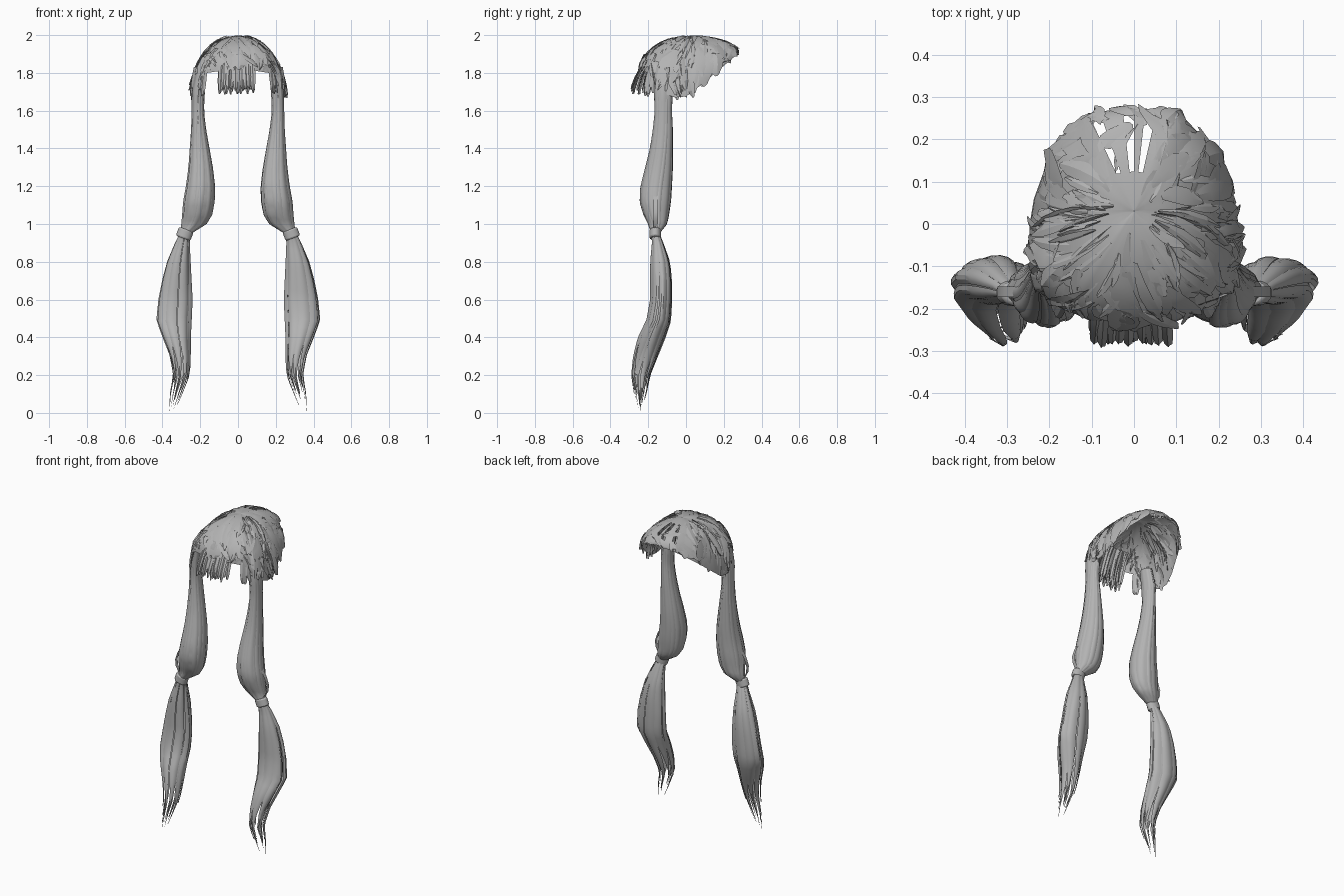
import bpy, bmesh, math, random

if "Cube" in bpy.data.objects:
    bpy.data.objects.remove(bpy.data.objects["Cube"])

random.seed(4)
PI = math.pi


def material(name, value):
    m = bpy.data.materials.new(name)
    m.diffuse_color = (value, value, value, 1)
    m.use_nodes = True
    m.node_tree.nodes["Principled BSDF"].inputs["Base Color"].default_value = m.diffuse_color
    return m


HAIR = material("grey hair", 0.45)


def add_grid(bm, rows, skip=None):
    """Sheet of faces through rows of points."""
    vs = [[bm.verts.new(p) for p in r] for r in rows]
    for i in range(len(vs) - 1):
        for j in range(len(vs[0]) - 1):
            if not (skip and skip(i, j)):
                bm.faces.new((vs[i][j], vs[i][j + 1], vs[i + 1][j + 1], vs[i + 1][j]))


def finish(bm, name, angle=40):
    me = bpy.data.meshes.new(name)
    bm.to_mesh(me)
    bm.free()
    ob = bpy.data.objects.new(name, me)
    bpy.context.collection.objects.link(ob)
    me.materials.append(HAIR)
    bpy.ops.object.select_all(action='DESELECT')
    ob.select_set(True)
    bpy.context.view_layer.objects.active = ob
    bpy.ops.object.shade_smooth_by_angle(angle=math.radians(angle))
    return ob


def lerp_row(table, f):
    i = max(0, min(int(f), len(table) - 2))
    return [a + (b - a) * (f - i) for a, b in zip(table[i], table[i + 1])]


# Rim of the cap, from the middle of the forehead round to the back
RIM = [(0, -.245, 1.81), (.10, -.235, 1.81), (.165, -.205, 1.80), (.235, -.15, 1.70),
       (.252, -.06, 1.67), (.25, 0, 1.675), (.24, .06, 1.72), (.20, .17, 1.81),
       (.11, .265, 1.89), (0, .28, 1.91)]


def cap_point(u, t, lift=0.0):
    """u: -1..1 from front to back on either side, t: 0 crown to 1 rim."""
    u = (u + 1) % 2 - 1
    x, y, z = lerp_row(RIM, abs(u) * (len(RIM) - 1))
    x = math.copysign(x, u)
    s, c = math.sin(t * PI / 2), math.cos(t * PI / 2)
    return (x * s * (1 + lift), .03 + (y - .03) * s * (1 + lift),
            z + (2 - z) * c * (1 + lift) - max(0, lift) * .12)


# Cap shell with narrow partings at the back of the crown
bm = bmesh.new()
N, M = 72, 12
add_grid(bm, [[cap_point(-1 + 2 * j / N, max(i / M, .002), -.015)
               for j in range(N + 1)] for i in range(M + 1)],
         lambda i, j: j in (0, 3, 70) and 3 <= i <= 8)
bmesh.ops.remove_doubles(bm, verts=bm.verts, dist=.0006)
finish(bm, "hair_cap")

# Flat overlapping locks combed over and under the cap, each tilted a little
bm = bmesh.new()
for k in range(210):
    u0 = -1 + 2 * (k * 37 % 210 + random.random()) / 210
    t0 = random.uniform(.1, .75)
    t1 = min(t0 + random.uniform(.2, .5), random.uniform(.92, 1.07))
    if abs(u0) < .3:
        t1 = min(t1, .98)
    if abs(u0) > .9 and t0 < .6:
        continue
    w, drift = random.uniform(.018, .05), random.uniform(-.12, .12)
    l0, l1 = random.uniform(-.05, .02), random.uniform(-.04, .035)
    tilt = random.uniform(-.035, .035)
    rows = []
    for i in range(5):
        f = i / 4
        wid = w * (.45, .9, 1, .8, .2)[i]
        rows.append([cap_point(u0 + drift * f + s * wid, t0 + (t1 - t0) * f,
                               l0 + (l1 - l0) * f + s * tilt + (.012 if s == 0 else 0))
                     for s in (-1, 0, 1)])
    add_grid(bm, rows)
finish(bm, "cap_locks", 15)


def hanging_lock(bm, x, y0, y1, z0, z1, w, turn=0.0):
    """Straight tapering strip; turn twists its width towards y."""
    rows = []
    for f, g, k in ((0, 0, .9), (.3, .45, 1), (.65, .8, .95), (.9, .97, .7), (1, 1, .25)):
        rows.append([(x * (.92 + .08 * f) + s * w * k * math.cos(turn),
                      y0 + (y1 - y0) * g + s * w * k * math.sin(turn)
                      - (.006 if s == 0 else 0), z0 + (z1 - z0) * f)
                     for s in (-1, 0, 1)])
    add_grid(bm, rows)


# Full fringe over the forehead, in three layers
bm = bmesh.new()
for k in range(36):
    layer = k // 12
    x = -.098 + .178 * (k % 12) / 11 + random.uniform(-.006, .006)
    hanging_lock(bm, x, -.19 + .02 * layer, -.28 + .03 * layer + random.uniform(-.008, .008),
                 1.89, random.uniform(1.685, 1.72), .014, random.uniform(-.6, .6))
finish(bm, "fringe", 25)

# Short locks at the temples
bm = bmesh.new()
for side in (-1, 1):
    for k in range(9):
        f = k / 8
        hanging_lock(bm, side * (.185 + .06 * f), -.185 + .09 * f, -.215 + .11 * f, 1.83,
                     random.uniform(1.67, 1.73), .016, side * random.uniform(.6, 1.2))
finish(bm, "temple_locks", 25)

# Tail envelopes: z, inner x, outer x, front y, back y
UPPER = [(1.80, .165, .225, -.17, -.08), (1.70, .175, .245, -.17, -.07),
         (1.60, .180, .245, -.165, -.075), (1.50, .168, .248, -.175, -.07),
         (1.40, .150, .255, -.19, -.07), (1.30, .132, .262, -.215, -.07),
         (1.20, .120, .275, -.24, -.075), (1.12, .122, .290, -.245, -.08),
         (1.05, .135, .295, -.225, -.09), (1.00, .165, .300, -.20, -.10),
         (.95, .245, .305, -.185, -.14)]
LOWER = [(.95, .250, .310, -.185, -.14), (.90, .255, .335, -.18, -.12),
         (.80, .250, .378, -.19, -.085), (.70, .245, .405, -.19, -.075),
         (.60, .240, .425, -.19, -.075), (.49, .245, .436, -.21, -.08),
         (.40, .250, .402, -.255, -.11), (.30, .250, .362, -.28, -.15),
         (.20, .255, .345, -.29, -.19), (.10, .295, .362, -.275, -.21),
         (.0, .340, .365, -.25, -.24)]


def tail_point(table, f, ang, scale, side):
    z, xi, xo, yf, yb = lerp_row(table, f * (len(table) - 1))
    return (side * ((xi + xo) / 2 + (xo - xi) / 2 * scale * math.cos(ang)),
            (yf + yb) / 2 + (yb - yf) / 2 * scale * math.sin(ang), z)


def tail_lock(bm, table, side, a0, width, f0, f1, scale, taper, twist, crease=.04, steps=20):
    """Curved strip lying on a tail envelope."""
    rows = []
    for i in range(steps + 1):
        g = i / steps
        w = width * (min(1, (1 - g) / taper + .1) if taper else 1)
        rows.append([tail_point(table, f0 + (f1 - f0) * g, a0 + twist * g + s * w,
                                scale * (1 - crease + crease * (1 - s * s)), side)
                     for s in (-1, -.5, 0, .5, 1)])
    add_grid(bm, rows)


for side, label in ((-1, "left"), (1, "right")):
    # Gathered upper tail: closed body with locks laid over it
    bm = bmesh.new()
    add_grid(bm, [[tail_point(UPPER, i / 30, 2 * PI * j / 32,
                              .95 + .035 * math.cos(8 * 2 * PI * j / 32), side)
                   for j in range(33)] for i in range(31)])
    bmesh.ops.remove_doubles(bm, verts=bm.verts, dist=.00005)
    for k in range(14):
        tail_lock(bm, UPPER, side, 2 * PI * k / 14, random.uniform(.15, .3),
                  random.uniform(0, .15), 1, random.uniform(.98, 1.03), 0,
                  random.uniform(-.3, .3))
    finish(bm, label + "_upper_tail")

    # Thin loose strand beside the upper tail
    bm = bmesh.new()
    path = [(.275, 1.16), (.305, 1.11), (.322, 1.06), (.318, 1.02), (.29, .97)]
    add_grid(bm, [[(side * x, -.16 + d, z) for d in (-.012, .012)] for x, z in path])
    finish(bm, label + "_loose_strand")

    # Hair tie, a short tilted band
    bpy.ops.mesh.primitive_cylinder_add(vertices=16, radius=.041, depth=.05,
                                        location=(side * .282, -.163, .948),
                                        rotation=(0, -side * .35, 0))
    tie = bpy.context.object
    tie.name = label + "_hair_tie"
    tie.scale = (1, .75, 1)
    tie.data.materials.append(HAIR)
    bev = tie.modifiers.new("soft edge", 'BEVEL')
    bev.width, bev.segments = .008, 2
    bpy.ops.object.shade_smooth_by_angle(angle=math.radians(40))

    # Loose lower tail: broad folded locks, with thinner ones showing in the gaps
    bm = bmesh.new()
    for k in range(8):
        tail_lock(bm, LOWER, side, 2 * PI * (k + .3) / 8, random.uniform(.34, .42), 0,
                  (.99, .86, .93, .82, .96, .88, .9, .84)[k],
                  random.uniform(.98, 1.04), .3, random.uniform(-.3, .3), .09)
    for k in range(6):
        tail_lock(bm, LOWER, side, 2 * PI * k / 6, .3, 0, random.uniform(.85, .99),
                  random.uniform(.75, .92), .3, random.uniform(-.5, .5))
    finish(bm, label + "_lower_tail", 30)
